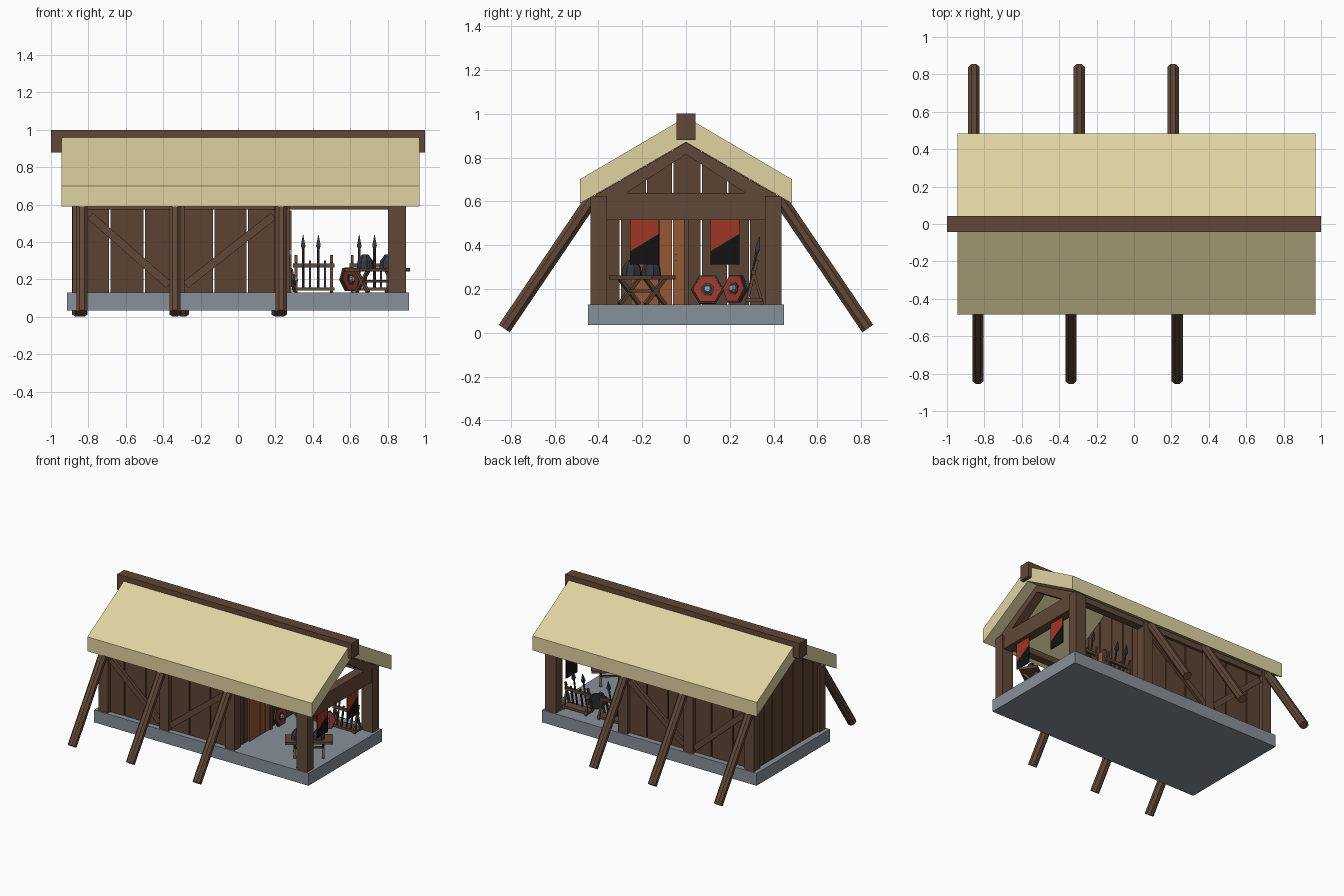
import bpy, bmesh, math
from mathutils import Vector, Matrix

if "Cube" in bpy.data.objects:
    bpy.data.objects.remove(bpy.data.objects["Cube"])


def mat(name, r, g, b):
    lin = [((c / 255 + 0.055) / 1.055) ** 2.4 if c > 10 else c / 255 / 12.92 for c in (r, g, b)]
    m = bpy.data.materials.new(name)
    m.diffuse_color = (*lin, 1)
    m.use_nodes = True
    m.node_tree.nodes["Principled BSDF"].inputs["Base Color"].default_value = m.diffuse_color
    return m


WOOD = mat("brown timber", 97, 72, 55)
PLANK = mat("plank brown", 92, 67, 50)
THATCH = mat("pale straw", 224, 211, 162)
STONE = mat("grey stone", 136, 144, 153)
DOOR = mat("orange wood", 150, 86, 54)
RED = mat("banner red", 158, 54, 38)
BLACK = mat("black cloth", 18, 18, 18)
IRON = mat("dark iron", 52, 55, 63)
STEEL = mat("light steel", 150, 162, 170)


def finish(bm, name, m):
    bmesh.ops.recalc_face_normals(bm, faces=bm.faces)
    me = bpy.data.meshes.new(name)
    bm.to_mesh(me)
    bm.free()
    me.materials.append(m)
    ob = bpy.data.objects.new(name, me)
    bpy.context.collection.objects.link(ob)
    return ob


def box(name, m, x0, x1, y0, y1, z0, z1):
    return prism(name, m, [(y0, z0), (y1, z0), (y1, z1), (y0, z1)], x0, x1)


def prism(name, m, pts, x0, x1):
    """Profile of (y, z) points pushed along x."""
    bm = bmesh.new()
    f = bm.faces.new([bm.verts.new((x0, y, z)) for y, z in pts])
    r = bmesh.ops.extrude_face_region(bm, geom=[f])
    bmesh.ops.translate(bm, vec=(x1 - x0, 0, 0),
                        verts=[v for v in r["geom"] if isinstance(v, bmesh.types.BMVert)])
    return finish(bm, name, m)


def rod(name, m, a, b, r, r2=None, sides=8):
    """Tapered rod between two points."""
    a, b = Vector(a), Vector(b)
    d = b - a
    q = d.to_track_quat("Z", "Y").to_matrix().to_4x4()
    bm = bmesh.new()
    bmesh.ops.create_cone(bm, cap_ends=True, segments=sides, radius1=r,
                          radius2=r if r2 is None else r2, depth=d.length,
                          matrix=Matrix.Translation((a + b) / 2) @ q @ Matrix.Rotation(math.pi / sides, 4, "Z"))
    return finish(bm, name, m)


def under(y):
    """Height of the roof underside."""
    return 0.87 - 0.58 * abs(y)


# floor, roof and ridge
box("stone_floor", STONE, -0.915, 0.915, -0.447, 0.447, 0.035, 0.13)
prism("roof", THATCH, [(-0.485, 0.59), (-0.485, 0.70), (0, 0.985), (0.485, 0.70),
                       (0.485, 0.59), (0, 0.87)], -0.945, 0.97)
box("ridge_beam", WOOD, -1, 1, -0.043, 0.043, 0.88, 1.0)

# posts, slanted props, plank side walls and braces
edges = [-0.86, -0.685, -0.5, -0.33, -0.13, 0.05, 0.25]
for s in (-1, 1):
    for x in (-0.845, -0.325, 0.235, 0.85):
        w = 0.047 if x > 0.5 else 0.04
        box("post", WOOD, x - w, x + w, s * 0.36, s * 0.437, 0.13, 0.625)
    for x in (-0.845, -0.315, 0.22):
        x += 0.011 * s * (-1 if x != -0.315 else 2)
        rod("slanted_prop", WOOD, (x, s * 0.42, 0.625), (x, s * 0.83, 0.019), 0.033)
    for a, b in zip(edges, edges[1:]):
        box("side_plank", PLANK, a + 0.004, b - 0.004, s * 0.385, s * 0.405, 0.13, 0.64)
    for a, b in (((-0.79, 0.54), (-0.37, 0.17)), ((0.19, 0.54), (-0.28, 0.17))):
        rod("side_brace", WOOD, (a[0], s * 0.405, a[1]), (b[0], s * 0.405, b[1]), 0.03, sides=4)

# end walls of upright planks, cut to the roof slope
for x in (-0.87, 0.235):
    ys = [-0.4, -0.3, -0.18, -0.06, 0.07, 0.19, 0.29, 0.4]
    for a, b in zip(ys, ys[1:]):
        a, b = a + 0.003, b - 0.003
        top = [(b, under(b))] + ([(0, under(0))] if a < 0 < b else []) + [(a, under(a))]
        prism("end_plank", PLANK, [(a, 0.13), (b, 0.13)] + top, x, x + 0.025)

# open porch gable
box("porch_tie_beam", WOOD, 0.815, 0.885, -0.41, 0.41, 0.515, 0.637)
for s in (-1, 1):
    prism("porch_rafter", WOOD, [(s * 0.437, 0.615), (0, 0.868), (0, 0.815), (s * 0.33, 0.6)], 0.815, 0.885)
    # eave plates
    box("eave_plate", WOOD, -0.87, 0.88, s * 0.365, s * 0.425, 0.575, 0.62)

# door
for a, b in ((-0.25, -0.125), (-0.12, -0.065), (-0.06, -0.01)):
    box("door_board", DOOR, 0.26, 0.275, a, b, 0.13, 0.57)
box("door_frame", WOOD, 0.255, 0.285, -0.01, 0.012, 0.13, 0.57)
box("door_handle", STEEL, 0.275, 0.287, -0.05, -0.04, 0.33, 0.36)

# banners on the porch beam, slanted split of red and black
for y in (-0.255, 0.112):
    prism("banner_red", RED, [(y, 0.372), (y + 0.132, 0.452), (y + 0.132, 0.53), (y, 0.53)], 0.848, 0.856)
    prism("banner_black", BLACK, [(y, 0.312), (y + 0.132, 0.312), (y + 0.132, 0.452), (y, 0.372)], 0.848, 0.856)

# trestle table with helmets, turned on the floor
turn = Matrix.Translation((0.745, -0.2, 0)) @ Matrix.Rotation(math.radians(36), 4, "Z")
table = [box("table_top", WOOD, -0.167, 0.167, -0.067, 0.067, 0.243, 0.262)]
for x in (-0.1, 0.1):
    for s in (-1, 1):
        table.append(rod("table_leg", WOOD, (x, -0.055 * s, 0.13), (x, 0.055 * s, 0.248), 0.012, sides=4))
table.append(rod("table_stretcher", WOOD, (-0.1, 0, 0.19), (0.1, 0, 0.19), 0.009, sides=4))
for x in (-0.08, 0.07):
    table.append(rod("helmet_band", IRON, (x, 0, 0.262), (x, 0, 0.298), 0.046, 0.043))
    table.append(rod("helmet_dome", IRON, (x, 0, 0.298), (x, 0, 0.333), 0.043, 0.018))
for ob in table:
    ob.matrix_world = turn

# spear racks along the back of the porch
for cx in (0.41, 0.71):
    for dx in (-0.1, 0.09):
        rod("rack_leg", WOOD, (cx + dx, 0.275, 0.13), (cx + dx, 0.325, 0.33), 0.01, sides=4)
        rod("rack_back_leg", WOOD, (cx + dx, 0.35, 0.13), (cx + dx, 0.305, 0.29), 0.009, sides=4)
    box("rack_top_bar", WOOD, cx - 0.115, cx + 0.105, 0.3, 0.318, 0.265, 0.285)
    box("rack_low_bar", WOOD, cx - 0.115, cx + 0.105, 0.27, 0.35, 0.14, 0.157)
    for dx in (-0.062, 0.02):
        x = cx + dx
        rod("spear_shaft", IRON, (x, 0.28, 0.15), (x, 0.325, 0.38), 0.007, sides=6)
        rod("spear_neck", IRON, (x, 0.323, 0.362), (x, 0.326, 0.38), 0.007, 0.017, sides=4)
        rod("spear_tip", IRON, (x, 0.326, 0.38), (x, 0.336, 0.44), 0.017, 0.001, sides=4)
    for dx in (-0.025, 0.055):
        rod("short_weapon", IRON, (cx + dx, 0.28, 0.15), (cx + dx, 0.31, 0.3), 0.008, sides=4)


# six-sided shields: iron rim, red face, steel boss
def shield(c, n, r):
    c, n = Vector(c), Vector(n).normalized()
    rod("shield_rim", IRON, c - n * 0.008, c + n * 0.008, r, sides=6)
    rod("shield_face", RED, c, c + n * 0.012, r * 0.92, r * 0.88, sides=6)
    rod("shield_ring", IRON, c, c + n * 0.016, r * 0.42, sides=8)
    rod("shield_boss", STEEL, c, c + n * 0.03, r * 0.34, r * 0.18, sides=8)


shield((0.29, 0.098, 0.197), (1, 0, 0.15), 0.075)
shield((0.595, 0.225, 0.2), (1, -0.9, 0.2), 0.072)
